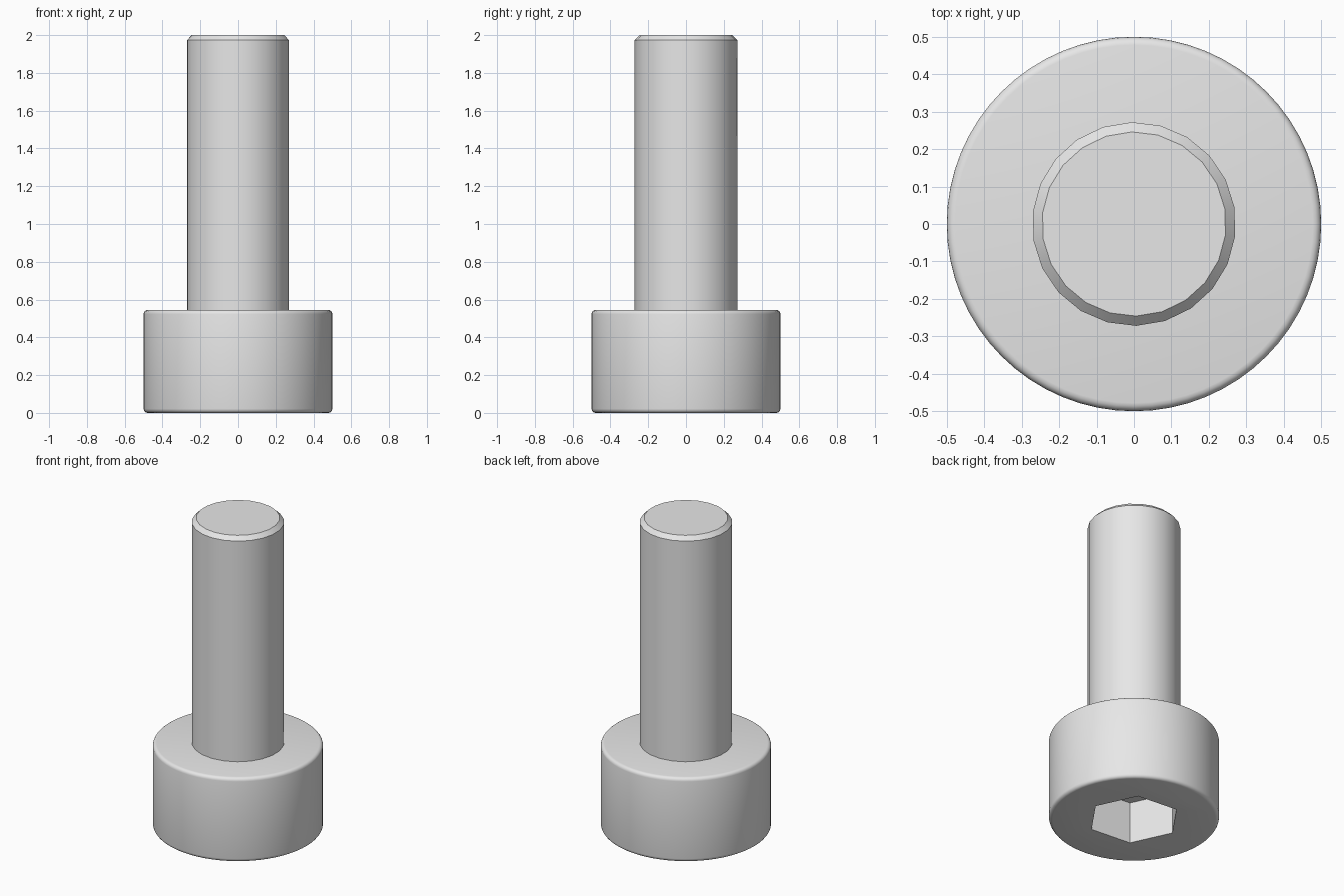
import bpy
import bmesh
from math import radians, sin, cos, pi

cube = bpy.data.objects.get("Cube")
if cube:
    bpy.data.objects.remove(cube, do_unlink=True)

STEEL = (0.8, 0.8, 0.8, 1)
steel = bpy.data.materials.new("plain steel grey")
steel.use_nodes = True
steel.diffuse_color = STEEL
steel.node_tree.nodes["Principled BSDF"].inputs["Base Color"].default_value = STEEL


def lathe(name, profile, sides, turn=0.0):
    """Closed solid of revolution from (radius, height) points, bottom to top."""
    bm = bmesh.new()
    rings = []
    for r, z in profile:
        angles = [radians(turn) + 2 * pi * i / sides for i in range(sides)]
        rings.append([bm.verts.new((r * cos(a), r * sin(a), z)) for a in angles])
    for low, high in zip(rings, rings[1:]):
        for i in range(sides):
            j = (i + 1) % sides
            bm.faces.new((low[i], low[j], high[j], high[i]))
    bm.faces.new(rings[0][::-1])
    bm.faces.new(rings[-1])
    mesh = bpy.data.meshes.new(name)
    bm.to_mesh(mesh)
    bm.free()
    mesh.materials.append(steel)
    obj = bpy.data.objects.new(name, mesh)
    bpy.context.collection.objects.link(obj)
    return obj


def activate(obj):
    bpy.ops.object.select_all(action='DESELECT')
    obj.select_set(True)
    bpy.context.view_layer.objects.active = obj


# Cylindrical head with rounded rims
HEAD_R, HEAD_H, ROUND = 0.5, 0.545, 0.022
STEPS = 4
arc = [(HEAD_R - ROUND + ROUND * sin(pi / 2 * k / STEPS),
        ROUND - ROUND * cos(pi / 2 * k / STEPS)) for k in range(STEPS + 1)]
profile = arc + [(r, HEAD_H - z) for r, z in reversed(arc)]
head = lathe("head", profile, 64)

# Hexagonal drive socket cut into the underside
cutter = lathe("socket_cutter", [(0.275, -0.1), (0.275, 0.27)], 6, turn=-5)
cutter.hide_render = True
cut = head.modifiers.new("socket", 'BOOLEAN')
cut.operation = 'DIFFERENCE'
cut.solver = 'EXACT'
cut.object = cutter
activate(head)
bpy.ops.object.modifier_apply(modifier=cut.name)
bpy.data.objects.remove(cutter, do_unlink=True)

# Shank with a chamfered tip
shank = lathe("shank", [(0.272, HEAD_H - 0.02), (0.272, 1.974), (0.246, 2.0)],
              22, turn=91.3)

for part in (head, shank):
    activate(part)
    bpy.ops.object.shade_smooth_by_angle(angle=radians(30))
